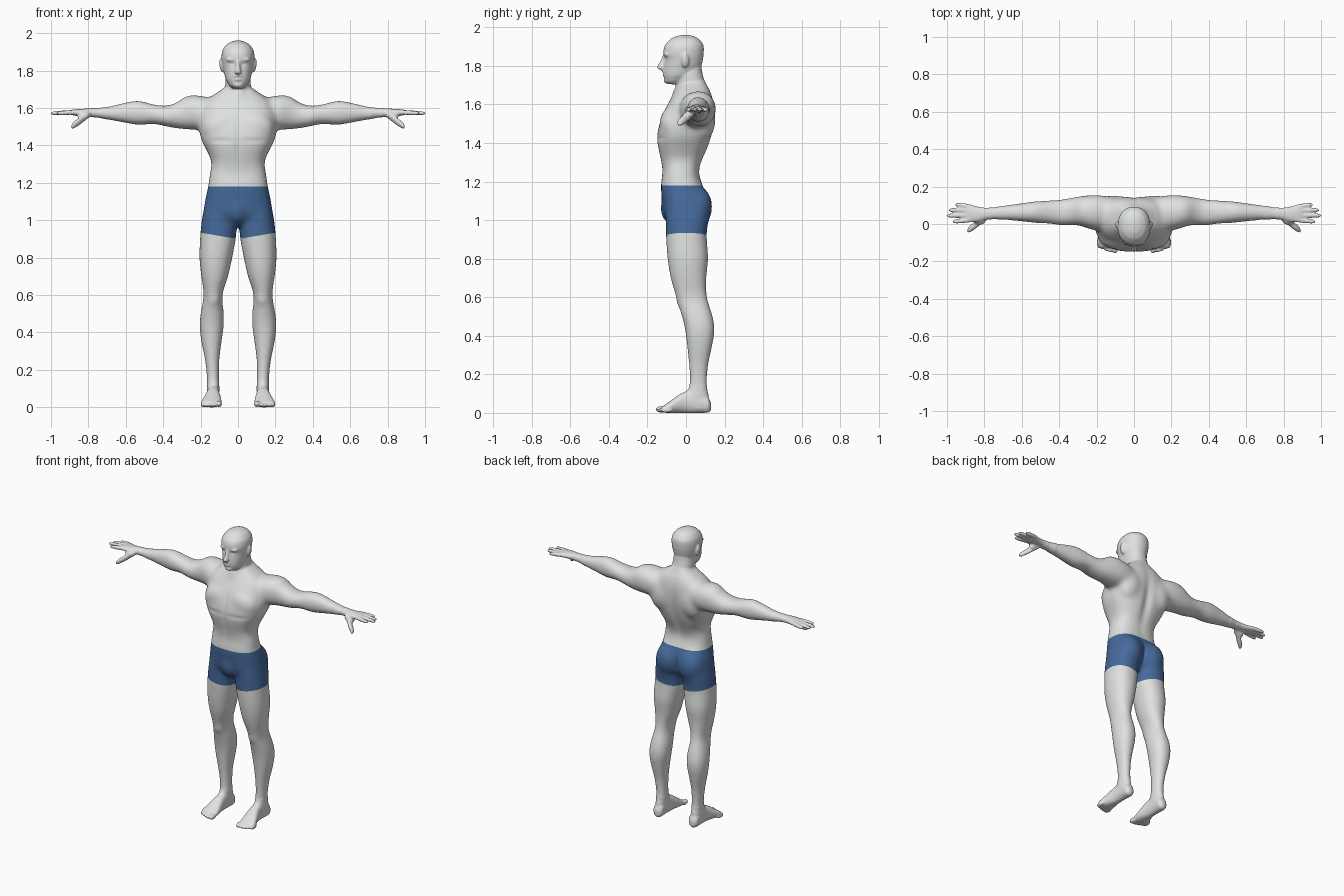
import bpy, bmesh, math
from mathutils import Vector, Matrix

SIDES, STEPS = 40, 4
bm = bmesh.new()


def catmull(a, b, c, d, t):
    return [0.5 * (2 * q + (r - p) * t + (2 * p - 5 * q + 4 * r - s) * t * t
                   + (3 * q - p - 3 * r + s) * t ** 3) for p, q, r, s in zip(a, b, c, d)]


def loft(axis, rings, power=2.2, mirror=False):
    """Closed skin through rings (position, a_min, a_max, b_min, b_max) along one axis."""
    fine = []
    for i in range(len(rings) - 1):
        p = [rings[max(0, min(len(rings) - 1, i + k))] for k in (-1, 0, 1, 2)]
        for s in range(STEPS):
            r = catmull(*p, s / STEPS)
            r[0] = rings[i][0] + (rings[i + 1][0] - rings[i][0]) * s / STEPS
            fine.append(r)
    fine.append(rings[-1])
    for side in ((1, -1) if mirror else (1,)):
        loops = []
        for t, a0, a1, b0, b1 in fine:
            loop = []
            for k in range(SIDES):
                ang = 2 * math.pi * k / SIDES
                c, s = math.cos(ang), math.sin(ang)
                a = (a0 + a1) / 2 + (a1 - a0) / 2 * math.copysign(abs(c) ** (2 / power), c)
                b = (b0 + b1) / 2 + (b1 - b0) / 2 * math.copysign(abs(s) ** (2 / power), s)
                co = {'x': (t, a, b), 'y': (a, t, b), 'z': (a, b, t)}[axis]
                loop.append(bm.verts.new((co[0] * side, co[1], co[2])))
            loops.append(loop)
        faces = [bm.faces.new(loops[0]), bm.faces.new(loops[-1])]
        for l0, l1 in zip(loops, loops[1:]):
            for k in range(SIDES):
                n = (k + 1) % SIDES
                faces.append(bm.faces.new((l0[k], l0[n], l1[n], l1[k])))
        bmesh.ops.recalc_face_normals(bm, faces=faces)


def sym(rings):
    """Rings (z, half_width, y_front, y_back) centred on x = 0."""
    return [(z, -w, w, y0, y1) for z, w, y0, y1 in rings]


def blob(centre, radii, tilt=0.0):
    """Ellipsoid muscle or feature, mirrored when off centre."""
    for side in ((1, -1) if centre[0] else (1,)):
        m = (Matrix.Translation((centre[0] * side, centre[1], centre[2]))
             @ Matrix.Rotation(tilt * side, 4, 'Y') @ Matrix.Diagonal((*radii, 1)))
        bmesh.ops.create_uvsphere(bm, u_segments=28, v_segments=18, radius=1, matrix=m)


# Torso and neck
loft('z', sym([(.97, .07, -.08, .06), (1.03, .175, -.115, .10), (1.1, .177, -.124, .112),
               (1.18, .16, -.131, .088), (1.25, .151, -.122, .068), (1.31, .142, -.13, .085),
               (1.37, .166, -.144, .112), (1.43, .196, -.151, .132), (1.5, .21, -.138, .145),
               (1.57, .2, -.112, .147), (1.62, .185, -.085, .142), (1.66, .148, -.06, .132),
               (1.69, .10, -.045, .115), (1.72, .065, -.03, .1)]), 2.6)
loft('z', sym([(1.58, .09, -.06, .13), (1.65, .075, -.074, .125), (1.70, .069, -.052, .105),
               (1.75, .067, -.05, .088), (1.80, .06, -.04, .08)]))
blob((.085, -.078, 1.5), (.105, .06, .085), .15)        # chest
blob((.11, .088, 1.52), (.085, .066, .11), -.2)         # shoulder blade
blob((.085, .055, 1.07), (.088, .083, .11))             # buttock
blob((0, -.082, 1.06), (.05, .052, .08))                # front of shorts

# Head and face
loft('z', sym([(1.705, .03, -.09, -.03), (1.72, .046, -.108, .0), (1.75, .064, -.116, .04),
               (1.79, .075, -.116, .075), (1.83, .083, -.112, .087), (1.87, .088, -.118, .092),
               (1.91, .083, -.108, .09), (1.94, .062, -.08, .068), (1.955, .035, -.05, .04),
               (1.961, .012, -.02, .015)]), 2.15)
loft('z', sym([(1.778, .01, -.128, -.1), (1.787, .018, -.149, -.1), (1.80, .015, -.148, -.1),
               (1.82, .011, -.136, -.1), (1.855, .009, -.121, -.1)]))
blob((.034, -.1, 1.857), (.03, .015, .009), -.1)        # brow
blob((.034, -.09, 1.841), (.016, .018, .010))           # eye
blob((.088, -.004, 1.828), (.011, .02, .037), .15)      # ear
blob((0, -.112, 1.768), (.026, .013, .007))             # upper lip
blob((0, -.110, 1.754), (.022, .013, .007))             # lower lip
blob((0, -.098, 1.724), (.028, .018, .016))             # chin

# Arms and palms
loft('x', [(.10, 0, .14, 1.5, 1.64), (.17, -.03, .153, 1.485, 1.66), (.23, -.03, .155, 1.483, 1.669),
           (.28, -.012, .15, 1.486, 1.663), (.33, -.006, .142, 1.491, 1.63), (.38, -.01, .133, 1.5, 1.613),
           (.45, 0, .127, 1.514, 1.62), (.53, .005, .122, 1.508, 1.64), (.6, .013, .112, 1.519, 1.631),
           (.7, .021, .1, 1.537, 1.608), (.78, .024, .087, 1.552, 1.599), (.83, .012, .092, 1.555, 1.596),
           (.88, .008, .104, 1.56, 1.592), (.9, .015, .098, 1.566, 1.588)], 2.2, True)


def digit(p0, p1, r):
    """Finger along x from knuckle to rounded tip."""
    rings = []
    for f, k in ((0, 1), (.45, 1.05), (.8, .95), (.94, .75), (1, .3)):
        x, y, z = Vector(p0).lerp(Vector(p1), f)
        rings.append((x, y - r * k, y + r * k, z - r * k, z + r * k))
    loft('x', rings, 2, True)


for y0, x1, y1 in ((.021, .970, .012), (.046, 1.002, .045), (.071, .992, .075), (.093, .957, .104)):
    digit((.87, y0, 1.577), (x1, y1, 1.572), .0118)
digit((.79, .04, 1.572), (.892, -.037, 1.499), .02)     # thumb
blob((.825, .02, 1.556), (.035, .024, .022), .4)        # thumb base

# Legs
loft('z', [(1.12, .04, .16, -.08, .09), (1.05, .025, .184, -.104, .115), (1.0, .012, .194, -.106, .118),
           (.93, .008, .202, -.105, .108), (.8, .03, .207, -.097, .116), (.7, .052, .197, -.081, .107),
           (.6, .083, .184, -.053, .111), (.5, .075, .201, -.023, .14), (.43, .076, .206, -.006, .15),
           (.35, .087, .197, .004, .138), (.25, .099, .177, .013, .118), (.15, .099, .167, .017, .111),
           (.08, .1, .166, .0, .118), (.02, .105, .163, .02, .12)], 2.2, True)
blob((.13, -.02, .59), (.038, .033, .055))              # kneecap

# Feet and toes
loft('y', [(.13, .117, .148, .012, .055), (.115, .1, .165, .001, .085), (.05, .1, .166, 0, .12),
           (0, .098, .168, 0, .115), (-.05, .091, .182, 0, .085), (-.1, .087, .198, 0, .05),
           (-.125, .092, .192, .004, .034)], 2.2, True)
for x, y, r in ((.102, -.128, .017), (.128, -.124, .012), (.149, -.117, .012), (.169, -.108, .012), (.187, -.1, .012)):
    blob((x, y, r + .001), (r, .031, r))

# Fuse the parts into one smooth skin
mesh = bpy.data.meshes.new("body")
bm.to_mesh(mesh)
bm.free()
body = bpy.data.objects.new("body", mesh)
bpy.context.collection.objects.link(body)
bpy.context.view_layer.objects.active = body
body.select_set(True)
remesh = body.modifiers.new("fuse", 'REMESH')
remesh.mode, remesh.voxel_size = 'VOXEL', .006
soften = body.modifiers.new("soften", 'SMOOTH')
soften.factor, soften.iterations = .5, 4
for name in ("fuse", "soften"):
    bpy.ops.object.modifier_apply(modifier=name)

# Blend the muscles more than the face, hands and feet
bm = bmesh.new()
bm.from_mesh(body.data)
for lo, hi, reach, rounds in ((.1, 1.69, .76, 25), (.14, 1.67, .7, 25)):
    soft = [v for v in bm.verts if lo < v.co.z < hi and abs(v.co.x) < reach]
    for _ in range(rounds):
        bmesh.ops.smooth_vert(bm, verts=soft, factor=.5, use_axis_x=True, use_axis_y=True, use_axis_z=True)

# Grooves: centre, radii, push along y
grooves = [((0, .13, 1.42), (.03, .08, .17), -.014),       # spine
           ((0, .12, 1.06), (.014, .06, .06), -.014),      # seat cleft
           ((0, -.14, 1.42), (.014, .05, .16), .005),      # breastbone
           ((.09, -.14, 1.425), (.07, .05, .014), .004),   # under chest
           ((.035, -.115, 1.838), (.016, .025, .009), .006),  # eye socket
           ((0, -.125, 1.761), (.024, .02, .004), .006)]   # mouth
for v in bm.verts:
    if v.co.z < .95 or abs(v.co.x) > .3:
        continue
    p = Vector((abs(v.co.x), v.co.y, v.co.z))
    v.co.y += sum(push * math.exp(-sum(((p[i] - c[i]) / r[i]) ** 2 for i in range(3)))
                  for c, r, push in grooves)


# Crisp waistband and slanted hems
def cut(point, normal, test):
    faces = [f for f in bm.faces if test(f.calc_center_median())]
    geom = set(faces)
    for f in faces:
        geom.update(f.verts)
        geom.update(f.edges)
    bmesh.ops.bisect_plane(bm, geom=list(geom), dist=1e-5, plane_co=point, plane_no=normal)


WAIST, HEM, SLOPE = 1.18, .92, .17
cut((0, 0, WAIST), (0, 0, 1), lambda c: abs(c.z - WAIST) < .03)
for s in (1, -1):
    cut((s * .12, 0, HEM), (-s * SLOPE, 0, 1), lambda c: c.x * s > 0 and abs(c.z - HEM) < .06)

# Colours: shorts between waist and hem, skin elsewhere
body.data.materials.clear()
for name, colour in (("skin_grey", (.74, .76, .74, 1)), ("shorts_blue", (.06, .145, .33, 1))):
    mat = bpy.data.materials.new(name)
    mat.diffuse_color = colour
    body.data.materials.append(mat)
for f in bm.faces:
    c = f.calc_center_median()
    f.material_index = 1 if HEM + SLOPE * (abs(c.x) - .12) < c.z < WAIST else 0
    f.smooth = True
bm.to_mesh(body.data)
bm.free()
